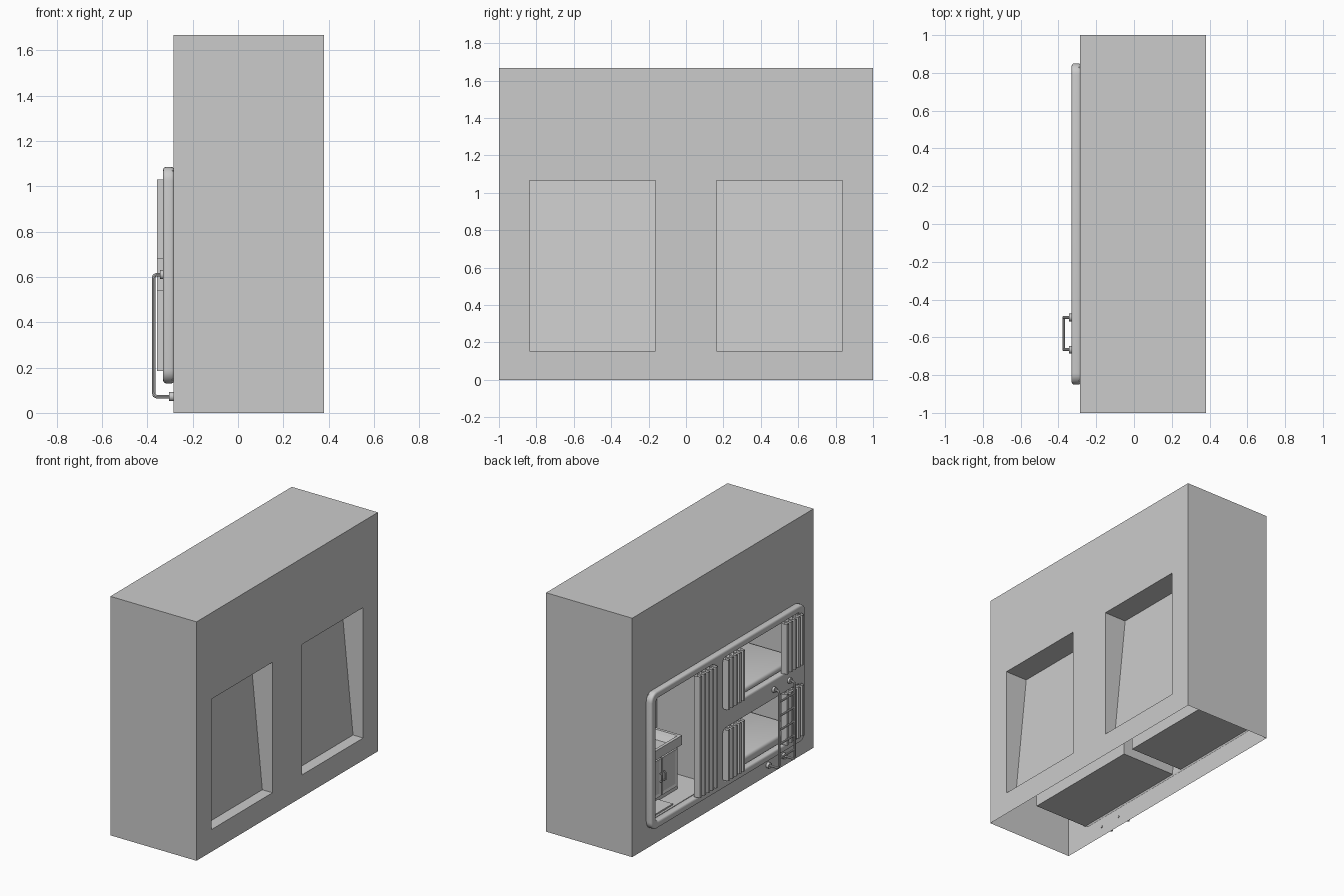
import bpy, bmesh, math
from mathutils import Matrix, Vector

cube = bpy.data.objects.get("Cube")
if cube:
    bpy.data.objects.remove(cube, do_unlink=True)

grey = bpy.data.materials.new("plain_grey")
grey.use_nodes = True
grey.diffuse_color = (0.6, 0.6, 0.6, 1)
grey.node_tree.nodes["Principled BSDF"].inputs["Base Color"].default_value = (0.6, 0.6, 0.6, 1)


def add(name, bm, smooth=False):
    mesh = bpy.data.meshes.new(name)
    bm.to_mesh(mesh)
    bm.free()
    return place(name, mesh, smooth)


def place(name, mesh, smooth=False):
    mesh.materials.clear()
    mesh.materials.append(grey)
    obj = bpy.data.objects.new(name, mesh)
    bpy.context.collection.objects.link(obj)
    if smooth:
        bpy.ops.object.select_all(action='DESELECT')
        obj.select_set(True)
        bpy.context.view_layer.objects.active = obj
        bpy.ops.object.shade_smooth_by_angle(angle=math.radians(35))
    return obj


def box_bm(x, y, z):
    bm = bmesh.new()
    size = Matrix.Diagonal((x[1] - x[0], y[1] - y[0], z[1] - z[0], 1))
    mid = Vector((sum(x) / 2, sum(y) / 2, sum(z) / 2))
    bmesh.ops.create_cube(bm, size=1, matrix=Matrix.Translation(mid) @ size)
    return bm


def box(name, x, y, z, bevel=0):
    bm = box_bm(x, y, z)
    if bevel:
        bmesh.ops.bevel(bm, geom=bm.edges[:], offset=bevel, segments=3,
                        profile=0.5, affect='EDGES')
    return add(name, bm, bevel > 0)


def facing(bm, direction):
    bm.normal_update()
    return max(bm.faces, key=lambda f: f.normal.dot(Vector(direction)))


def curve_mesh(name, curve, matrix=Matrix.Identity(4)):
    obj = bpy.data.objects.new(name + "_path", curve)
    bpy.context.collection.objects.link(obj)
    deps = bpy.context.evaluated_depsgraph_get()
    mesh = bpy.data.meshes.new_from_object(obj.evaluated_get(deps))
    bpy.data.objects.remove(obj, do_unlink=True)
    mesh.transform(matrix)
    return place(name, mesh, True)


def spline(curve, points, closed=False):
    s = curve.splines.new('POLY')
    s.points.add(len(points) - 1)
    for p, co in zip(s.points, points):
        p.co = (*co, 1)
    s.use_cyclic_u = closed


def tube(name, points, radius):
    curve = bpy.data.curves.new(name, 'CURVE')
    curve.dimensions = '3D'
    curve.bevel_depth = radius
    curve.bevel_resolution = 2
    curve.use_fill_caps = True
    spline(curve, points)
    return curve_mesh(name, curve)


def knob(name, x0, x1, y, z, radius):
    bm = bmesh.new()
    m = Matrix.Translation(((x0 + x1) / 2, y, z)) @ Matrix.Rotation(math.pi / 2, 4, 'Y')
    bmesh.ops.create_cone(bm, cap_ends=True, segments=16, radius1=radius,
                          radius2=radius, depth=x1 - x0, matrix=m)
    return add(name, bm, True)


def rounded_rect(y0, y1, z0, z1, r, steps=6):
    pts = []
    corners = ((y1 - r, z1 - r), (y0 + r, z1 - r), (y0 + r, z0 + r), (y1 - r, z0 + r))
    for i, (cy, cz) in enumerate(corners):
        for k in range(steps + 1):
            a = math.pi / 2 * (i + k / steps)
            pts.append((cy + r * math.cos(a), cz + r * math.sin(a), 0))
    return pts


FRONT, BACK, TOP = -0.285, 0.38, 1.667
bunk_y, bath_y, room_z = (-0.83, 0.055), (0.135, 0.83), (0.146, 1.07)
windows = ((-0.837, -0.163), (0.163, 0.837))
win_z = (0.155, 1.065)

# Outer shell: open below, with holes for the rooms and recessed windows
bm = bmesh.new()


def quad(*pts):
    bm.faces.new([bm.verts.new(p) for p in pts])


def holed_wall(x, holes, zs):
    ys = [-1, *holes[0], *holes[1], 1]
    zs = [0, *zs, TOP]
    for i in range(5):
        for j in range(3):
            if not (j == 1 and i in (1, 3)):
                a, b, c, d = ys[i], ys[i + 1], zs[j], zs[j + 1]
                quad((x, a, c), (x, b, c), (x, b, d), (x, a, d))


holed_wall(FRONT, (bunk_y, bath_y), room_z)
holed_wall(BACK, windows, win_z)
for y in (-1, 1):
    quad((FRONT, y, 0), (BACK, y, 0), (BACK, y, TOP), (FRONT, y, TOP))
quad((FRONT, -1, TOP), (BACK, -1, TOP), (BACK, 1, TOP), (FRONT, 1, TOP))
for y0, y1 in windows:
    z0, z1 = win_z
    outer = [(BACK, y0, z0), (BACK, y1, z0), (BACK, y1, z1), (BACK, y0, z1)]
    inner = [(BACK - (0.078 if p[2] == z0 else 0.168), p[1], p[2]) for p in outer]
    quad(*inner)
    for i in range(4):
        j = (i + 1) % 4
        quad(outer[i], outer[j], inner[j], inner[i])
bmesh.ops.remove_doubles(bm, verts=bm.verts[:], dist=0.0001)
bmesh.ops.recalc_face_normals(bm, faces=bm.faces[:])
add("outer_shell", bm)

# Room linings, open toward the corridor
for name, ys in (("bunk_room", bunk_y), ("wash_room", bath_y)):
    bm = box_bm((FRONT - 0.01, 0.13), ys, room_z)
    bmesh.ops.delete(bm, geom=[facing(bm, (-1, 0, 0))], context='FACES')
    bmesh.ops.reverse_faces(bm, faces=bm.faces[:])
    add(name, bm)

# Rounded frame with three openings
frame = bpy.data.curves.new("frame", 'CURVE')
frame.dimensions = '2D'
frame.fill_mode = 'BOTH'
frame.extrude = 0.012
frame.bevel_depth = 0.012
frame.bevel_resolution = 2
frame.offset = -0.012
spline(frame, rounded_rect(-0.85, 0.85, 0.13, 1.085, 0.06), True)
for hole in ((0.14, 0.8, 0.18, 1.035), (-0.8, 0.06, 0.68, 1.035), (-0.8, 0.06, 0.18, 0.54)):
    spline(frame, rounded_rect(*hole, 0.03), True)
to_wall = Matrix(((0, 0, 1, -0.306), (1, 0, 0, 0), (0, 1, 0, 0), (0, 0, 0, 1)))
curve_mesh("opening_frame", frame, to_wall)


# Pleated curtains as thin folded sheets
def curtain(name, y0, y1, z0, z1, pleats=5):
    bm = bmesh.new()
    step = (y1 - y0) / pleats
    previous = None
    for i in range(pleats):
        for t, x in ((0, -0.315), (0.2, -0.358), (0.65, -0.358), (0.85, -0.315)):
            y = y0 + (i + t) * step
            pair = (bm.verts.new((x, y, z0)), bm.verts.new((x, y, z1)))
            if previous:
                bm.faces.new((previous[0], previous[1], pair[1], pair[0]))
            previous = pair
    add(name, bm)


curtain("wash_room_curtain", 0.15, 0.37, 0.185, 1.03)
for level, z0, z1 in (("lower", 0.185, 0.54), ("upper", 0.68, 1.03)):
    curtain(level + "_curtain_left", -0.15, 0.06, z0, z1)
    curtain(level + "_curtain_right", -0.8, -0.59, z0, z1)

# Bunks
box("upper_bunk_base", (-0.29, 0.13), bunk_y, (0.55, 0.66))
box("upper_mattress", (-0.28, 0.125), (-0.825, 0.05), (0.655, 0.705), 0.02)
box("lower_mattress", (-0.28, 0.125), (-0.825, 0.05), (0.15, 0.225), 0.02)

# Ladder
rail_ys = (-0.495, -0.665)
for side, y in zip(("left", "right"), rail_ys):
    tube("ladder_rail_" + side,
         [(-0.32, y, 0.61), (-0.36, y, 0.61), (-0.369, y, 0.606), (-0.372, y, 0.595),
          (-0.372, y, 0.09), (-0.369, y, 0.076), (-0.36, y, 0.072), (-0.28, y, 0.072)], 0.008)
    knob("upper_mount_" + side, -0.345, -0.328, y, 0.61, 0.02)
    knob("lower_mount_" + side, -0.304, FRONT, y, 0.072, 0.02)
for i in range(5):
    z = 0.14 + i * 0.098
    tube(f"ladder_rung_{i + 1}", [(-0.372, y, z) for y in rail_ys], 0.007)

# Wash room floor and mat
box("wash_room_floor", (-0.285, 0.13), bath_y, (0.15, 0.18))
box("floor_mat", (-0.27, -0.13), (0.53, 0.8), (0.18, 0.19))

# Washstand: cabinet, doors, counter with basin, tap
sink_y = (0.3, 0.7)
box("cabinet", (-0.155, 0.13), (0.315, 0.685), (0.18, 0.5))
for side, y0 in (("right", 0.33), ("left", 0.505)):
    bm = box_bm((-0.165, -0.155), (y0, y0 + 0.165), (0.21, 0.47))
    panel = facing(bm, (-1, 0, 0))
    bmesh.ops.inset_region(bm, faces=[panel], thickness=0.025, depth=-0.006)
    add("cabinet_door_" + side, bm)
    hy = y0 + (0.15 if side == "right" else 0.015)
    tube("door_handle_" + side, [(-0.165, hy, 0.31), (-0.18, hy, 0.315),
                                 (-0.18, hy, 0.365), (-0.165, hy, 0.37)], 0.005)
bm = box_bm((-0.18, 0.13), sink_y, (0.49, 0.555))
rim = facing(bm, (0, 0, 1))
bmesh.ops.inset_region(bm, faces=[rim], thickness=0.03)
bmesh.ops.inset_region(bm, faces=[rim], thickness=0.015, depth=-0.02)
bmesh.ops.inset_region(bm, faces=[rim], thickness=0.03, depth=-0.035)
add("counter_basin", bm)
tube("tap", [(0.1, 0.5, 0.55), (0.1, 0.5, 0.64), (0.085, 0.5, 0.665),
             (0.05, 0.5, 0.67), (0.0, 0.5, 0.655)], 0.01)
for side, y in (("left", 0.56), ("right", 0.44)):
    tube("tap_handle_" + side, [(0.1, y, 0.55), (0.1, y, 0.59)], 0.012)

# Mirror above the basin
box("mirror", (0.115, 0.13), (0.32, 0.68), (0.7, 0.98), 0.004)
